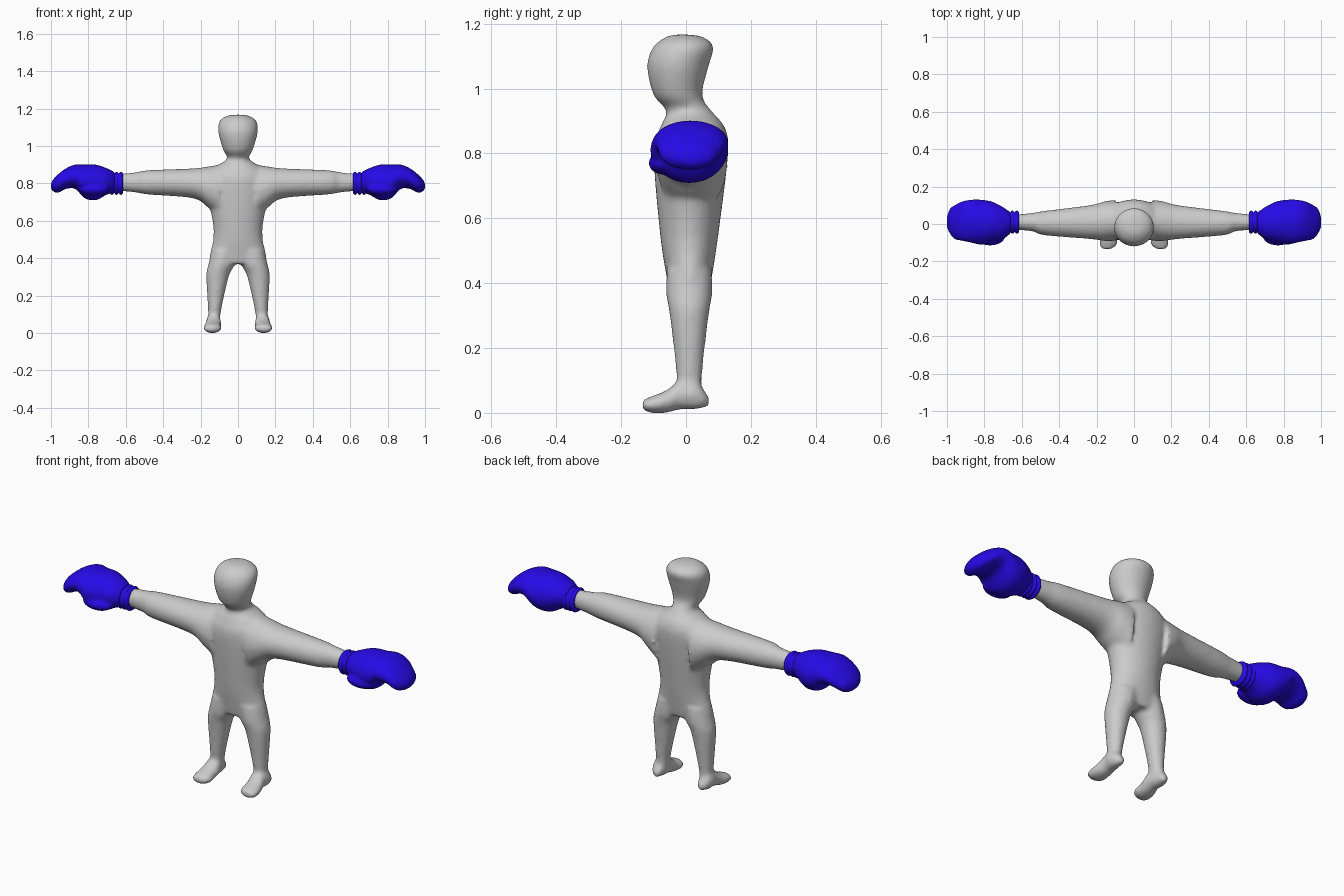
import bpy, bmesh
from math import sin, cos, pi, tau
from mathutils import Matrix, Vector

cube = bpy.data.objects.get("Cube")
if cube:
    bpy.data.objects.remove(cube)


def material(name, red, green, blue):
    colour = (red, green, blue, 1)
    mat = bpy.data.materials.new(name)
    mat.use_nodes = True
    mat.diffuse_color = colour
    mat.node_tree.nodes["Principled BSDF"].inputs["Base Color"].default_value = colour
    return mat


GREY = material("light grey", .6, .6, .6)
BLUE = material("glove blue", .02, .003, .8)


def smooth_rows(rows, steps=5):
    """Run a spline through the given sections to get a flowing profile."""
    sections = [Vector(row) for row in rows]
    padded = [sections[0]] + sections + [sections[-1]]
    result = []
    for before, start, end, after in zip(padded, padded[1:], padded[2:], padded[3:]):
        for step in range(steps):
            t = step / steps
            leaving = (end - before) / 2
            arriving = (after - start) / 2
            ease = t * t * (3 - 2 * t)
            result.append(start.lerp(end, ease)
                          + leaving * t * (1 - t) ** 2
                          - arriving * t * t * (1 - t))
    return result + [sections[-1]]


def loft(bm, axis, rows, side=1, sides=32):
    """Skin oval rings; each row is (position, a min, a max, b min, b max)."""
    rings = []
    for position, a_min, a_max, b_min, b_max in rows:
        ring = []
        for i in range(sides):
            angle = tau * i / sides
            point = [(a_min + a_max + (a_max - a_min) * cos(angle)) / 2,
                     (b_min + b_max + (b_max - b_min) * sin(angle)) / 2]
            point.insert(axis, position)
            point[0] *= side
            ring.append(bm.verts.new(point))
        rings.append(ring)
    faces = [bm.faces.new((ring[i - 1], ring[i], following[i], following[i - 1]))
             for ring, following in zip(rings, rings[1:])
             for i in range(sides)]
    faces += [bm.faces.new(rings[0]), bm.faces.new(rings[-1])]
    bmesh.ops.recalc_face_normals(bm, faces=faces)


def finish(bm, name, mat):
    mesh = bpy.data.meshes.new(name)
    bm.to_mesh(mesh)
    bm.free()
    mesh.materials.append(mat)
    mesh.shade_smooth()
    obj = bpy.data.objects.new(name, mesh)
    bpy.context.collection.objects.link(obj)
    return obj


def fuse(obj, voxel, iterations):
    """Merge overlapping volumes into one soft skin."""
    remesh = obj.modifiers.new("fuse", 'REMESH')
    remesh.mode = 'VOXEL'
    remesh.voxel_size = voxel
    remesh.use_smooth_shade = True
    soften = obj.modifiers.new("soften", 'SMOOTH')
    soften.factor = .5
    soften.iterations = iterations


# Torso, neck and head: height, half width, front, back
trunk = [(z, -half, half, front, back) for z, half, front, back in (
    (.37, .15, -.05, .07), (.42, .15, -.06, .08), (.55, .13, -.08, .1),
    (.8, .17, -.1, .13), (.88, .13, -.08, .12), (.93, .06, -.06, .08),
    (.98, .08, -.1, .05), (1.07, .105, -.12, .07), (1.13, .1, -.1, .085),
    (1.16, .06, -.06, .05), (1.167, .01, -.03, 0))]

# Arm: distance out, depth range, height range
arm = [
    (.1, -.09, .13, .62, .9), (.16, -.09, .12, .67, .89),
    (.24, -.08, .1, .72, .88), (.48, -.06, .07, .74, .87),
    (.54, -.04, .06, .75, .86), (.64, -.03, .05, .76, .85)]

# Leg: height, width range, depth range
leg = [
    (.44, 0, .14, -.06, .08), (.36, .02, .16, -.06, .08),
    (.3, .05, .17, -.05, .07), (.12, .09, .16, -.03, .05),
    (.03, .1, .16, -.03, .05)]

# Foot: depth, width range, height range
foot = [
    (.07, .11, .15, .02, .05), (.03, .1, .17, .01, .1),
    (-.02, .09, .17, .01, .1), (-.06, .09, .18, 0, .07),
    (-.11, .09, .185, 0, .05), (-.135, .12, .17, .01, .04)]

body = bmesh.new()
loft(body, 2, smooth_rows(trunk))
for side in (1, -1):
    loft(body, 0, smooth_rows(arm), side)
    loft(body, 2, smooth_rows(leg), side)
    loft(body, 1, smooth_rows(foot), side)
fuse(finish(body, "body", GREY), voxel=.01, iterations=8)

# Mitt with curled fingers: distance out, depth range, height range
mitt = [
    (.66, -.05, .06, .75, .86), (.7, -.08, .09, .74, .88),
    (.76, -.1, .12, .71, .9), (.82, -.11, .13, .72, .9),
    (.87, -.1, .13, .77, .9), (.92, -.09, .12, .77, .88),
    (.96, -.08, .1, .75, .85), (.985, -.05, .08, .755, .825),
    (1, -.02, .04, .77, .8)]

# Cuff with three rounded ribs
cuff = []
for i in range(13):
    radius = .052 + .01 * abs(sin(pi * i / 4))
    cuff.append((.614 + .006 * i, .01 - radius, .01 + radius, .8 - radius, .8 + radius))

for side, label in ((1, "left"), (-1, "right")):
    glove = bmesh.new()
    loft(glove, 0, smooth_rows(mitt), side)
    thumb_place = Matrix.LocRotScale(
        Vector((.77 * side, -.07, .77)), None, Vector((.08, .045, .035)))
    bmesh.ops.create_uvsphere(glove, u_segments=24, v_segments=16, radius=1,
                              matrix=thumb_place)
    fuse(finish(glove, label + "_glove", BLUE), voxel=.007, iterations=4)

    band = bmesh.new()
    loft(band, 0, cuff, side)
    finish(band, label + "_cuff", BLUE)
